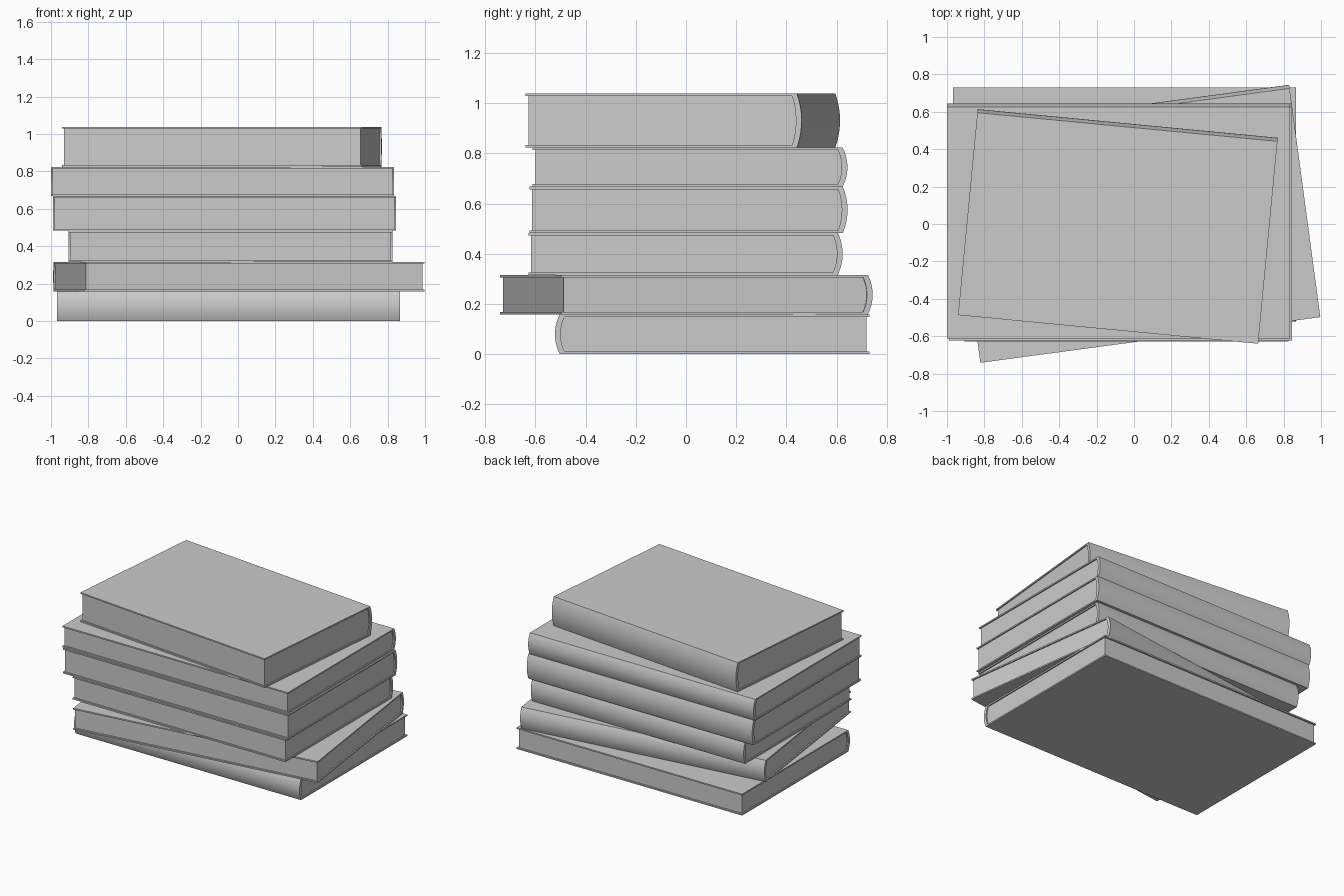
import bpy, bmesh, math

if "Cube" in bpy.data.objects:
    bpy.data.objects.remove(bpy.data.objects["Cube"])


def prism(name, profile, length):
    """Extrude a closed (y, z) profile along x, centred on x = 0."""
    bm = bmesh.new()
    face = bm.faces.new([bm.verts.new((-length / 2, y, z)) for y, z in profile])
    ext = bmesh.ops.extrude_face_region(bm, geom=[face])
    for v in ext["geom"]:
        if isinstance(v, bmesh.types.BMVert):
            v.co.x += length
    bmesh.ops.recalc_face_normals(bm, faces=bm.faces)
    for f in bm.faces:
        f.smooth = len(f.verts) == 4
    for e in bm.edges:
        if len(e.link_faces) == 2 and e.calc_face_angle() > math.radians(35):
            e.smooth = False
    mesh = bpy.data.meshes.new(name)
    bm.to_mesh(mesh)
    bm.free()
    obj = bpy.data.objects.new(name, mesh)
    bpy.context.collection.objects.link(obj)
    return obj


def arc(y_edge, bulge, z0, z1, n=12):
    """Rounded spine curve running from z0 up to z1, bulging towards +y."""
    return [(y_edge + bulge * (1 - (2 * i / n - 1) ** 2), z0 + (z1 - z0) * i / n)
            for i in range(n + 1)]


def book(name, width, depth, z0, z1, cx, cy, angle):
    h, t, d = z1 - z0, 0.01, depth / 2
    inner = arc(d - 0.038, 0.015, t, h - t)
    # Hard cover: two boards joined by a rounded spine on +y
    outer = arc(d - 0.019, 0.019, 0, h)
    cover = prism(name + "_cover",
                  [(-d, 0)] + outer + [(-d, h), (-d, h - t)] + inner[::-1] + [(-d, t)],
                  width)
    # Page block, slightly inset from the boards
    pages = prism(name + "_pages", [(-d + 0.011, t)] + inner + [(-d + 0.011, h - t)],
                  width - 0.018)
    for obj in (cover, pages):
        obj.location = (cx, cy, z0)
        obj.rotation_euler.z = math.radians(angle)


# name, width, depth, bottom, top, centre x, centre y, turn (spine at back for 0)
STACK = [
    ("bottom_book", 1.834, 1.253, 0.000, 0.158, -0.051, 0.104, 180),
    ("second_book", 1.834, 1.253, 0.158, 0.316, 0.004, 0.001, 7.65),
    ("third_book", 1.732, 1.253, 0.316, 0.483, -0.040, -0.002, 0),
    ("fourth_book", 1.834, 1.268, 0.483, 0.667, -0.072, 0.010, 0),
    ("fifth_book", 1.834, 1.255, 0.667, 0.823, -0.083, 0.016, 0),
    ("top_book", 1.612, 1.106, 0.823, 1.038, -0.086, -0.013, -5.45),
]
for b in STACK:
    book(*b)
